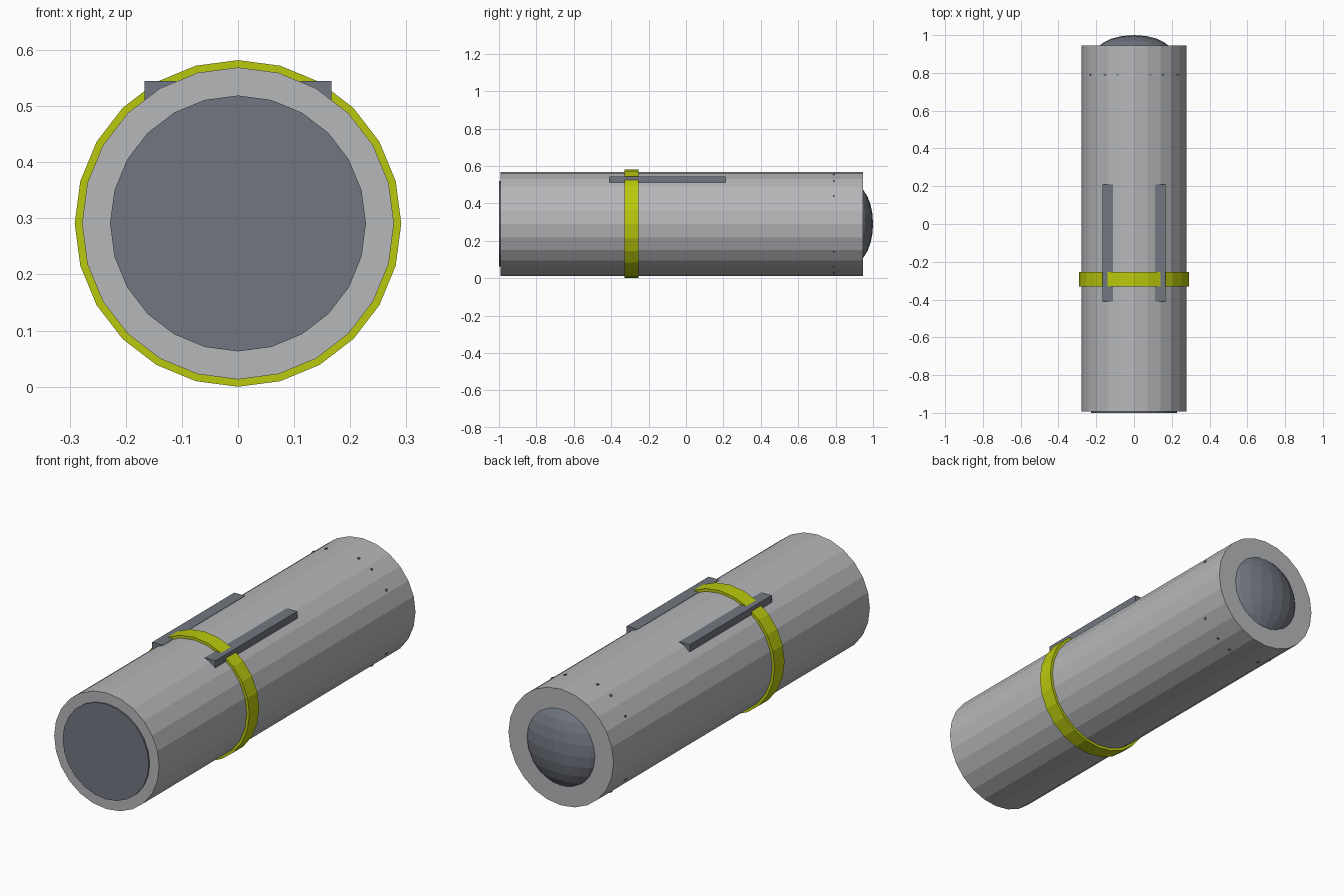
import bpy, bmesh, math
from mathutils import Matrix, Vector

default = bpy.data.objects.get("Cube")
if default:
    bpy.data.objects.remove(default, do_unlink=True)

AXIS_Z = 0.291   # height of the tube axis
SIDES = 24


def material(name, rgb):
    m = bpy.data.materials.new(name)
    m.use_nodes = True
    m.diffuse_color = (*rgb, 1)
    m.node_tree.nodes["Principled BSDF"].inputs["Base Color"].default_value = (*rgb, 1)
    return m


grey = material("light_grey", (0.47, 0.475, 0.49))
slate = material("slate_grey", (0.165, 0.18, 0.215))
yellow = material("lime_yellow", (0.49, 0.58, 0.004))


def finish(name, bm, mat):
    mesh = bpy.data.meshes.new(name)
    bm.to_mesh(mesh)
    bm.free()
    mesh.materials.append(mat)
    obj = bpy.data.objects.new(name, mesh)
    bpy.context.collection.objects.link(obj)
    return obj


def cylinder(name, radius, y0, y1, mat):
    bm = bmesh.new()
    place = Matrix.Translation((0, (y0 + y1) / 2, AXIS_Z)) @ Matrix.Rotation(math.pi / 2, 4, 'X')
    bmesh.ops.create_cone(bm, cap_ends=True, segments=SIDES, radius1=radius,
                          radius2=radius, depth=y1 - y0, matrix=place)
    return finish(name, bm, mat)


def box(name, centre, size, mat, turn=0):
    bm = bmesh.new()
    place = (Matrix.Translation(centre) @ Matrix.Rotation(turn, 4, 'Y')
             @ Matrix.Diagonal((*size, 1)))
    bmesh.ops.create_cube(bm, size=1, matrix=place)
    return finish(name, bm, mat)


# Tube, front disc and coloured band
cylinder("tube_body", 0.278, -0.993, 0.945, grey)
cylinder("front_disc", 0.228, -1.0, -0.95, slate)
cylinder("band", 0.291, -0.33, -0.255, yellow)

# Rear dome: flattened ball set into the back face
bm = bmesh.new()
bmesh.ops.create_uvsphere(bm, u_segments=20, v_segments=12, radius=1,
                          matrix=Matrix.Translation((0, 0.9, AXIS_Z))
                          @ Matrix.Diagonal((0.205, 0.1, 0.205, 1)))
finish("rear_dome", bm, slate)

# Top rails and small rivets around the rear end
for side, label in ((1, "left"), (-1, "right")):
    box(f"{label}_rail", (side * 0.139, -0.1, 0.528), (0.056, 0.62, 0.034), slate)
    for half, end in ((1, "upper"), (-1, "lower")):
        for i, degrees in enumerate((18, 34, 57)):
            a = math.radians(degrees)
            out = Vector((side * math.sin(a), 0, half * math.cos(a)))
            centre = Vector((0, 0.79, AXIS_Z)) + out * 0.276
            box(f"{label}_{end}_rivet_{i + 1}", centre, (0.01, 0.01, 0.01),
                slate, side * half * a)
